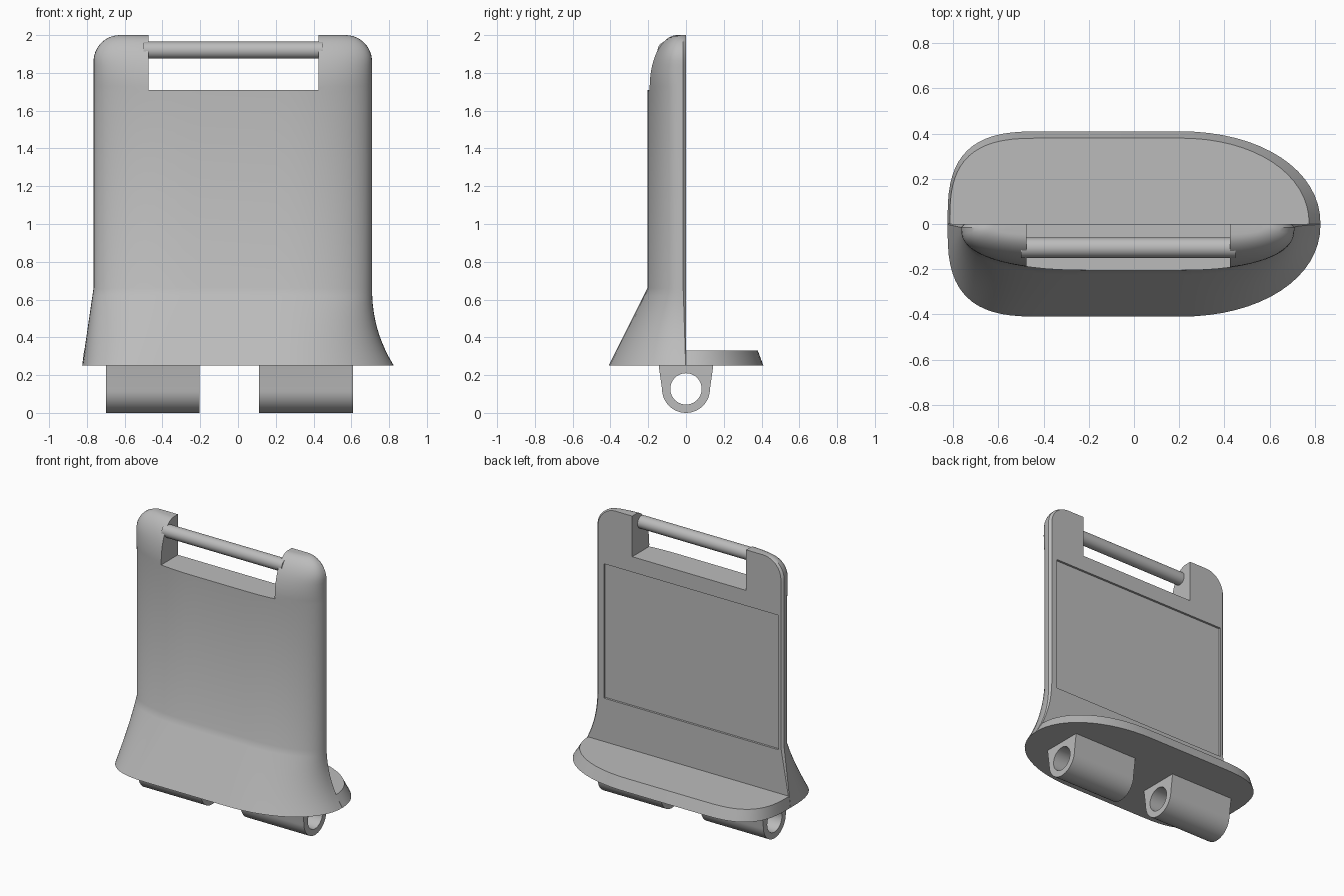
import bpy, bmesh, math
from mathutils import Matrix

if "Cube" in bpy.data.objects:
    bpy.data.objects.remove(bpy.data.objects["Cube"])

grey = bpy.data.materials.new("plain grey")
grey.use_nodes = True
colour = (0.5, 0.5, 0.5, 1)
grey.diffuse_color = colour
grey.node_tree.nodes["Principled BSDF"].inputs["Base Color"].default_value = colour


def finish(name, bm):
    bmesh.ops.recalc_face_normals(bm, faces=bm.faces)
    mesh = bpy.data.meshes.new(name)
    bm.to_mesh(mesh)
    bm.free()
    ob = bpy.data.objects.new(name, mesh)
    bpy.context.collection.objects.link(ob)
    mesh.materials.append(grey)
    return ob


def activate(ob):
    bpy.ops.object.select_all(action="DESELECT")
    ob.select_set(True)
    bpy.context.view_layer.objects.active = ob


def smooth(ob):
    activate(ob)
    bpy.ops.object.shade_smooth_by_angle(angle=math.radians(30))


def loft(name, rings):
    """Skin a stack of equal-length closed rings and cap both ends."""
    bm = bmesh.new()
    rows = [[bm.verts.new(p) for p in ring] for ring in rings]
    n = len(rows[0])
    for a, b in zip(rows, rows[1:]):
        for i in range(n):
            j = (i + 1) % n
            bm.faces.new((a[i], a[j], b[j], b[i]))
    bm.faces.new(rows[0])
    bm.faces.new(rows[-1])
    return finish(name, bm)


def box(name, lo, hi):
    bm = bmesh.new()
    bmesh.ops.create_cube(bm, size=1)
    for v in bm.verts:
        v.co = [(a + b) / 2 + c * (b - a) for a, b, c in zip(lo, hi, v.co)]
    return finish(name, bm)


def rod(name, x0, x1, y, z, radius):
    bm = bmesh.new()
    bmesh.ops.create_cone(bm, cap_ends=True, segments=40, radius1=radius,
                          radius2=radius, depth=x1 - x0)
    turn = Matrix.Rotation(math.pi / 2, 4, "Y")
    bmesh.ops.transform(bm, verts=bm.verts,
                        matrix=Matrix.Translation(((x0 + x1) / 2, y, z)) @ turn)
    return finish(name, bm)


def cut(ob, cutter):
    cutter.hide_render = True
    mod = ob.modifiers.new("cut", "BOOLEAN")
    mod.operation = "DIFFERENCE"
    mod.solver = "EXACT"
    mod.object = cutter
    activate(ob)
    bpy.ops.object.modifier_apply(modifier=mod.name)
    bpy.data.objects.remove(cutter)


def half_outline(left, right, depth, left_start, right_start, left_pow, right_pow, n=16):
    """Half of a rounded plan shape, from the right end round to the left end."""
    pts = []
    for i in range(n + 1):
        t = math.pi / 2 * i / n
        pts.append((right_start + (right - right_start) * math.cos(t) ** (2 / right_pow),
                    depth * math.sin(t) ** (2 / right_pow)))
    for i in range(n, -1, -1):
        t = math.pi / 2 * i / n
        pts.append((left_start + (left - left_start) * math.cos(t) ** (2 / left_pow),
                    depth * math.sin(t) ** (2 / left_pow)))
    return pts


# Main shell: flared skirt, straight panel, rounded shoulders, flat back
def shell_ring(z):
    f = min(1, (z - 0.25) / 0.41)
    top = max(0, (z - 1.7) / 0.3)
    corner = 0.14
    rise = max(0, z - (2 - corner))
    inset = corner - math.sqrt(max(0, corner ** 2 - rise ** 2))
    left = -0.825 + 0.06 * f + inset
    right = 0.71 + 0.115 * (1 - f) ** 2.2 - inset
    depth = 0.41 - 0.205 * f
    if top > 0:
        depth = 0.05 + 0.155 * math.sqrt(max(0, 1 - top ** 2))
    chamfer = 0.002 + 0.013 * f
    pts = half_outline(left, right, depth - chamfer, -0.4 + 0.2 * f, 0.2,
                       3 - 0.7 * f + 0.7 * top, 2.1 + 0.2 * f + 0.7 * top)
    ring = [(x, -chamfer - y, z) for x, y in pts]
    return ring + [(left + chamfer, 0, z), (right - chamfer, 0, z)]


skirt = [0.25 + 0.41 * i / 10 for i in range(11)]
dome = [1.7 + 0.3 * math.sin(math.pi / 2 * i / 16) for i in range(17)]
shell = loft("shell", [shell_ring(z) for z in skirt + dome])

# Handle opening and shallow recess for the back panel
cut(shell, box("handle_cutter", (-0.475, -0.5, 1.71), (0.425, 0.3, 2.2)))
cut(shell, box("recess_cutter", (-0.73, -0.015, 0.64), (0.65, 0.1, 1.6)))
smooth(shell)

# Half-round foot plate behind the shell, with a sloped edge
foot_rings = []
for z, left, right, depth in ((0.25, -0.825, 0.825, 0.41), (0.33, -0.815, 0.775, 0.38)):
    pts = half_outline(left, right, depth, -0.4, 0.2, 3, 2.1)
    foot_rings.append([(x, y, z) for x, y in pts])
smooth(loft("foot_plate", foot_rings))

# Carrying bar
smooth(rod("handle_bar", -0.5, 0.45, -0.105, 1.92, 0.045))

# Two hinge lugs with a round bore
for side, x0, x1 in (("right", -0.70, -0.205), ("left", 0.11, 0.61)):
    radius = 0.127
    profile = [(-0.145, 0.255)]
    for i in range(25):
        a = math.pi * (1 + i / 24)
        profile.append((radius * math.cos(a), radius + radius * math.sin(a)))
    profile.append((0.145, 0.255))
    lug = loft(side + "_hinge_lug", [[(x, y, z) for y, z in profile] for x in (x0, x1)])
    cut(lug, rod("bore_cutter", x0 - 0.1, x1 + 0.1, 0, radius, 0.083))
    smooth(lug)
